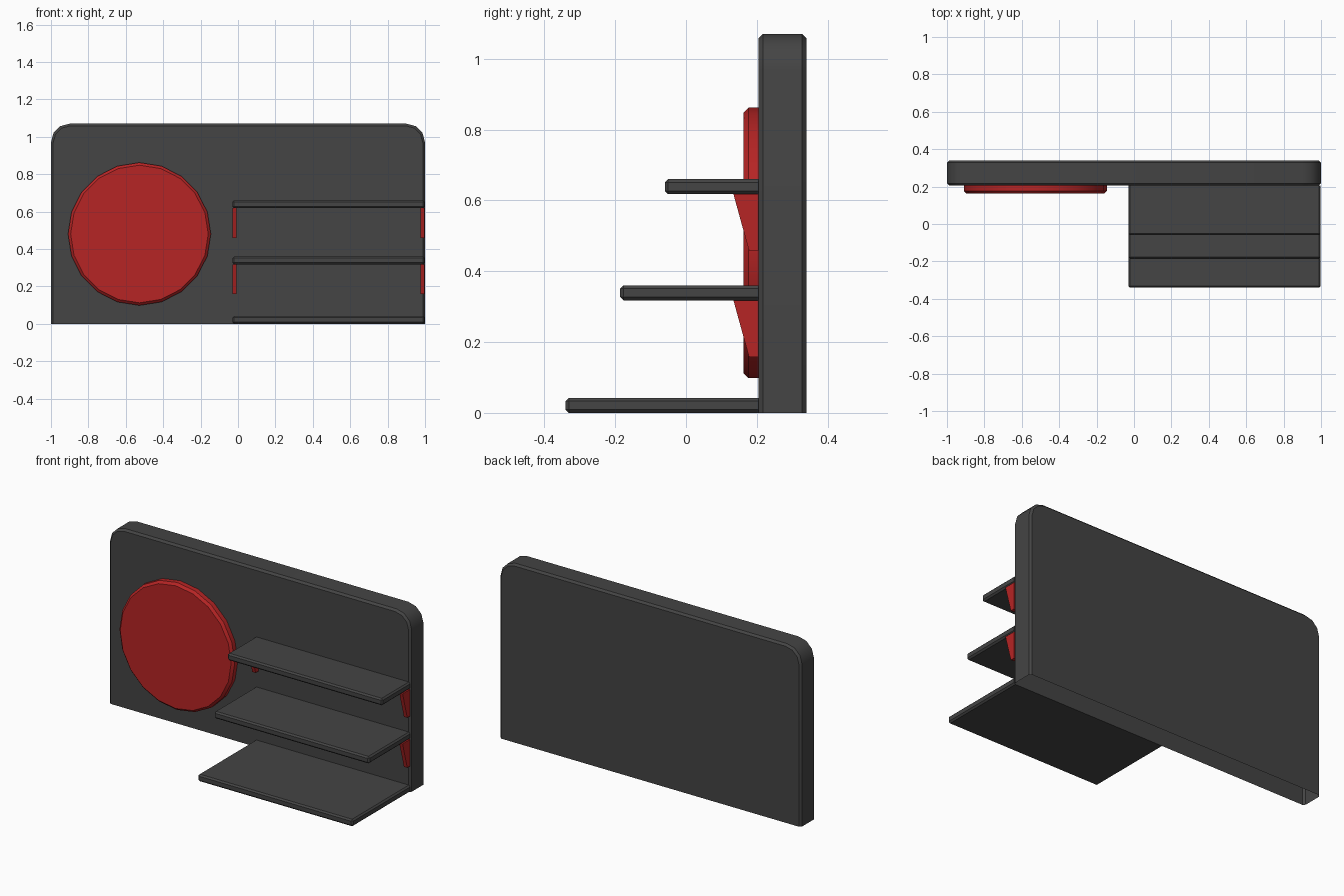
import bpy, bmesh, math

if "Cube" in bpy.data.objects:
    bpy.data.objects.remove(bpy.data.objects["Cube"])

BACK = 0.205  # y of the panel's front face, where everything is mounted


def material(name, rgb):
    m = bpy.data.materials.new(name)
    m.diffuse_color = (*rgb, 1)
    m.use_nodes = True
    m.node_tree.nodes["Principled BSDF"].inputs["Base Color"].default_value = m.diffuse_color
    return m


grey = material("dark grey", (0.058, 0.058, 0.058))
red = material("red", (0.47, 0.018, 0.018))


def prism(name, profile, depth, mat, keep=None, bevel=0.0, drop=None):
    """Extrude a profile by a vector, drop chosen faces, bevel chosen edges."""
    bm = bmesh.new()
    face = bm.faces.new([bm.verts.new(p) for p in profile])
    out = bmesh.ops.extrude_face_region(bm, geom=[face], use_keep_orig=True)
    verts = [v for v in out["geom"] if isinstance(v, bmesh.types.BMVert)]
    bmesh.ops.translate(bm, verts=verts, vec=depth)
    bmesh.ops.recalc_face_normals(bm, faces=bm.faces)
    if drop:
        doomed = [f for f in bm.faces if drop(f.calc_center_median())]
        bmesh.ops.delete(bm, geom=doomed, context='FACES_ONLY')
    if keep:
        edges = [e for e in bm.edges if keep(e.verts[0].co, e.verts[1].co)]
        bmesh.ops.bevel(bm, geom=edges, offset=bevel, segments=1,
                        profile=0.5, affect='EDGES')
    me = bpy.data.meshes.new(name)
    bm.to_mesh(me)
    bm.free()
    me.materials.append(mat)
    ob = bpy.data.objects.new(name, me)
    bpy.context.collection.objects.link(ob)
    bpy.ops.object.select_all(action='DESELECT')
    ob.select_set(True)
    bpy.context.view_layer.objects.active = ob
    bpy.ops.object.shade_smooth_by_angle(angle=math.radians(35))
    return ob


# Back panel: rounded top corners, bevelled rims, open underneath
R, TOP = 0.1, 1.07
arc = [math.radians(30 * i) for i in range(4)]
right = [(1 - R + R * math.cos(a), BACK, TOP - R + R * math.sin(a)) for a in arc]
left = [(-x, y, z) for x, y, z in reversed(right)]
prism("back_panel", [(-1, BACK, 0), (1, BACK, 0)] + right + left,
      (0, 0.34 - BACK, 0), grey,
      keep=lambda a, b: abs(a.y - b.y) < 1e-4 and max(a.z, b.z) > 0.01,
      bevel=0.012, drop=lambda c: c.z < 0.001)

# Round red disc with a bevelled front rim
disc = [(-0.527 + 0.382 * math.cos(i * math.tau / 20), 0.162,
         0.48 + 0.382 * math.sin(i * math.tau / 20)) for i in range(20)]
prism("round_disc", disc, (0, BACK - 0.162, 0), red,
      keep=lambda a, b: max(a.y, b.y) < 0.17, bevel=0.014)

# Three shelves, deeper towards the floor
X0, X1 = -0.03, 0.998
for name, z, front in (("lower_shelf", 0, -0.34),
                       ("middle_shelf", 0.318, -0.186),
                       ("upper_shelf", 0.618, -0.06)):
    prism(name, [(X0, front, z), (X1, front, z), (X1, BACK, z), (X0, BACK, z)],
          (0, 0, 0.042), grey,
          keep=lambda a, b: min(a.y, b.y) < BACK - 0.01, bevel=0.009)

# Tapered brackets under both ends of the two raised shelves
for level, z in (("middle", 0.318), ("upper", 0.618)):
    for side, x in (("left", X0), ("right", X1 - 0.022)):
        prism(f"{level}_{side}_bracket",
              [(x, 0.134, z), (x, 0.178, z - 0.16), (x, BACK, z - 0.16), (x, BACK, z)],
              (0.022, 0, 0), red)
